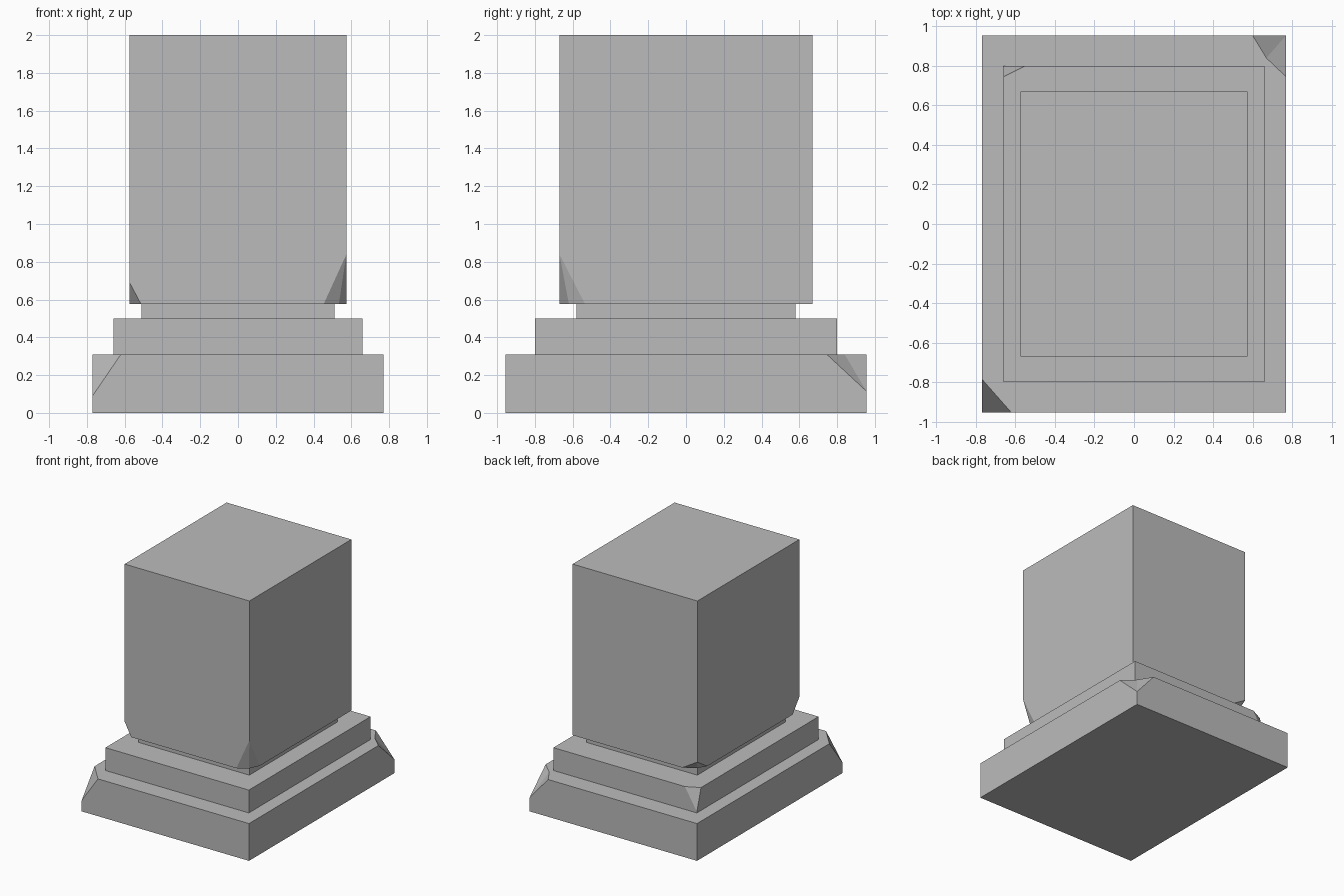
import bpy
import bmesh

cube = bpy.data.objects.get("Cube")
if cube:
    bpy.data.objects.remove(cube, do_unlink=True)

stone = bpy.data.materials.new("grey_stone")
stone.use_nodes = True
stone.diffuse_color = (0.5, 0.5, 0.5, 1)
bsdf = stone.node_tree.nodes["Principled BSDF"]
bsdf.inputs["Base Color"].default_value = (0.5, 0.5, 0.5, 1)
bsdf.inputs["Roughness"].default_value = 0.9

# Corner signs, counter-clockwise seen from above
CORNERS = [(-1, -1), (1, -1), (1, 1), (-1, 1)]


def slab(name, hx, hy, z_plain, z_chip, chips=None):
    """Box whose corners can be broken off at the z_chip end.

    chips maps a corner to (x length, y length, apex height, inner point);
    the inner point is an inset from the corner, or None for a single facet.
    """
    chips = chips or {}
    bm = bmesh.new()
    plain = [bm.verts.new((sx * hx, sy * hy, z_plain)) for sx, sy in CORNERS]
    rings, apexes = [], []
    for sx, sy in CORNERS:
        chip = chips.get((sx, sy))
        if not chip:
            rings.append([bm.verts.new((sx * hx, sy * hy, z_chip))])
            apexes.append([])
            continue
        lx, ly, apex_z, inner = chip
        insets = [(lx, 0)] + ([inner] if inner else []) + [(0, ly)]
        # The ring meets the y-facing wall first on two of the corners
        if sx * sy > 0:
            insets.reverse()
        ring = [bm.verts.new((sx * (hx - a), sy * (hy - b), z_chip))
                for a, b in insets]
        apex = bm.verts.new((sx * hx, sy * hy, apex_z))
        for a, b in zip(ring, ring[1:]):
            bm.faces.new((apex, a, b))
        rings.append(ring)
        apexes.append([apex])
    for i in range(4):
        j = (i + 1) % 4
        bm.faces.new([plain[i], plain[j]] + apexes[j]
                     + [rings[j][0], rings[i][-1]] + apexes[i])
    bm.faces.new(plain)
    bm.faces.new([v for ring in rings for v in ring])
    bmesh.ops.recalc_face_normals(bm, faces=bm.faces[:])
    mesh = bpy.data.meshes.new(name)
    bm.to_mesh(mesh)
    bm.free()
    mesh.materials.append(stone)
    obj = bpy.data.objects.new(name, mesh)
    bpy.context.collection.objects.link(obj)
    return obj


# Wide bottom plinth, two opposite top corners broken
slab("bottom_plinth", 0.77, 0.955, 0, 0.31, {
    (-1, -1): (0.15, 0.17, 0.09, None),
    (1, 1): (0.17, 0.21, 0.115, (0.10, 0.115)),
})

# Middle step with one broken back corner
slab("middle_step", 0.66, 0.80, 0.31, 0.50, {
    (-1, 1): (0.11, 0.055, 0.32, None),
})

# Recessed neck under the main block
slab("neck", 0.51, 0.58, 0.50, 0.58)

# Main block, broken along its lower corners
slab("main_block", 0.574, 0.67, 2.0, 0.577, {
    (1, -1): (0.12, 0.135, 0.84, (0.04, 0.05)),
    (-1, -1): (0.06, 0.09, 0.69, None),
    (-1, 1): (0.14, 0.13, 0.66, (0.045, 0.055)),
})
